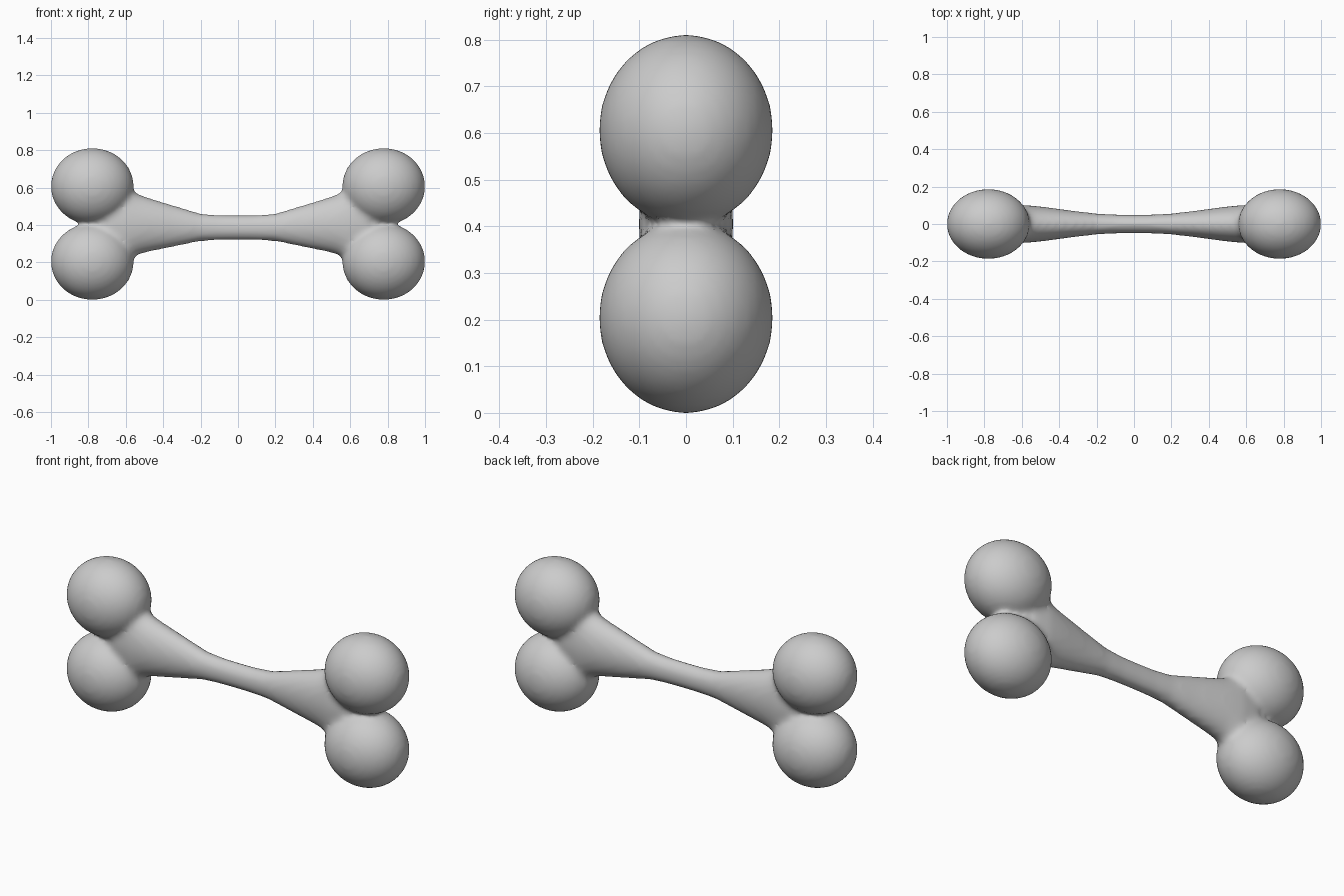
import bpy, bmesh
from math import sin, cos, tau
from mathutils import Matrix

if "Cube" in bpy.data.objects:
    bpy.data.objects.remove(bpy.data.objects["Cube"])

# Half of the shaft: x, centre z, half height, half depth
HALF = [(0, .385, .066, .050), (.10, .385, .067, .051), (.20, .387, .074, .056),
        (.33, .393, .107, .071), (.47, .400, .142, .090), (.53, .403, .160, .097),
        (.60, .405, .202, .102), (.68, .405, .165, .097), (.75, .405, .085, .072),
        (.79, .405, .025, .032)]
SIDES = 32

bm = bmesh.new()

# Flared shaft, lofted through elliptical rings
stations = [(-x, z, h, d) for x, z, h, d in reversed(HALF[1:])] + HALF
rings = []
for x, z, h, d in stations:
    rings.append([bm.verts.new((x, d * cos(tau * i / SIDES), z + h * sin(tau * i / SIDES)))
                  for i in range(SIDES)])
for a, b in zip(rings, rings[1:]):
    for i in range(SIDES):
        j = (i + 1) % SIDES
        bm.faces.new((a[i], a[j], b[j], b[i]))
bm.faces.new(rings[0])
bm.faces.new(rings[-1])

# Four rounded knobs
for side in (-1, 1):
    for z in (.204, .606):
        place = Matrix.Translation((side * .779, 0, z)) @ Matrix.Diagonal((.222, .187, .205, 1))
        bmesh.ops.create_uvsphere(bm, u_segments=40, v_segments=24, radius=1, matrix=place)

bmesh.ops.recalc_face_normals(bm, faces=bm.faces)
mesh = bpy.data.meshes.new("bone")
bm.to_mesh(mesh)
bm.free()
bone = bpy.data.objects.new("bone", mesh)
bpy.context.collection.objects.link(bone)

# Fuse into one skin and soften the joins
fuse = bone.modifiers.new("fuse", 'REMESH')
fuse.mode = 'VOXEL'
fuse.voxel_size = .015
fuse.use_smooth_shade = True
soften = bone.modifiers.new("soften", 'SMOOTH')
soften.factor = .5
soften.iterations = 8
